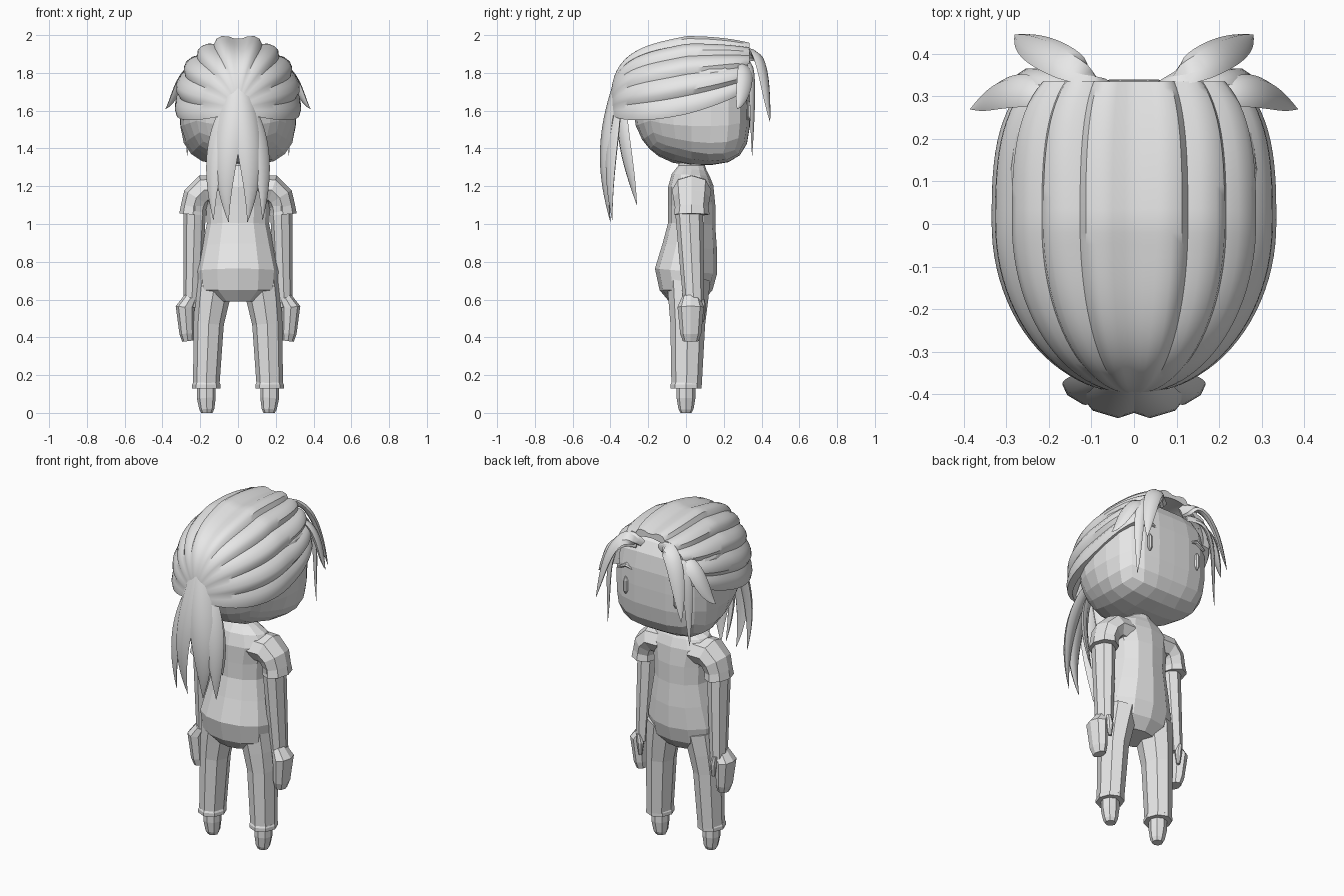
import bpy, bmesh, math
from mathutils import Vector
from mathutils.geometry import interpolate_bezier

cube = bpy.data.objects.get("Cube")
if cube:
    bpy.data.objects.remove(cube)

grey = (0.8, 0.8, 0.8, 1)
clay = bpy.data.materials.new("light_grey")
clay.use_nodes = True
clay.diffuse_color = grey
clay.node_tree.nodes["Principled BSDF"].inputs["Base Color"].default_value = grey


def finish(name, bm, smooth):
    """Turn the bmesh into a named, coloured object."""
    bmesh.ops.recalc_face_normals(bm, faces=bm.faces)
    mesh = bpy.data.meshes.new(name)
    bm.to_mesh(mesh)
    bm.free()
    mesh.materials.append(clay)
    bpy.context.collection.objects.link(bpy.data.objects.new(name, mesh))
    if smooth:
        mesh.shade_smooth()
        mesh.set_sharp_from_angle(angle=math.radians(35))


def loft(name, rings, smooth):
    """Skin closed rings of points and cap both ends."""
    bm = bmesh.new()
    rows = [[bm.verts.new(point) for point in ring] for ring in rings]
    count = len(rows[0])
    for near, far in zip(rows, rows[1:]):
        for i in range(count):
            j = (i + 1) % count
            bm.faces.new((near[i], near[j], far[j], far[i]))
    bm.faces.new(rows[0])
    bm.faces.new(rows[-1])
    finish(name, bm, smooth)


def sweep(name, path, widths, depths, normal, sides, smooth=False):
    """Sweep an oval along a path; depth is measured towards the normal."""
    rings = []
    last = len(path) - 1
    for i, (center, width, depth) in enumerate(zip(path, widths, depths)):
        tangent = (path[min(i + 1, last)] - path[max(i - 1, 0)]).normalized()
        across = tangent.cross(normal).normalized()
        deep = across.cross(tangent)
        angles = [math.tau * k / sides for k in range(sides)]
        rings.append([center + across * width * math.cos(a) + deep * depth * math.sin(a)
                      for a in angles])
    loft(name, rings, smooth)


def tube_pair(name, stations, y, ratio, lean=0):
    """Faceted tube on each side from stations of x, z and half width."""
    widths = [width for x, z, width in stations]
    depths = [width * ratio for width in widths]
    for label, side in (("left_", 1), ("right_", -1)):
        path = [Vector((x * side, y + lean * z, z)) for x, z, width in stations]
        sweep(label + name, path, widths, depths, Vector((0, 1, 0)), sides=8)


def lock_pair(name, root, bend, sag, tip, normal, width):
    """Tapered, curved lock of hair on each side."""
    steps = 20
    for label, side in (("left_", 1), ("right_", -1)):
        handles = [Vector((x * side, y, z)) for x, y, z in (root, bend, sag, tip)]
        path = interpolate_bezier(*handles, steps)
        times = [i / (steps - 1) for i in range(steps)]
        widths = [width * (0.6 + 2.6 * t) * (1 - t) + 0.001 for t in times]
        depths = [w * 0.4 for w in widths]
        facing = Vector((normal[0] * side, normal[1], normal[2]))
        sweep(label + name, path, widths, depths, facing, sides=6, smooth=True)


# Head: rounded at the back, boxier and flatter at the face
bm = bmesh.new()
bmesh.ops.create_cube(bm, size=2)
bmesh.ops.subdivide_edges(bm, edges=bm.edges[:], cuts=5, use_grid_fill=True)
for vert in bm.verts:
    d = vert.co.normalized()
    blend = min(max((d.y + 0.3) / 0.8, 0), 1)
    power = 2.1 + 1.5 * blend * blend * (3 - 2 * blend)
    d /= sum(abs(c) ** power for c in d) ** (1 / power)
    vert.co = d * 0.31 + Vector((0, 0.03, 1.62))
finish("head", bm, False)

# Torso and neck: stations of y, z, half width and half depth
torso = [(0, 0.59, 0.12, 0.09), (0, 0.65, 0.21, 0.14), (0, 0.75, 0.22, 0.165),
         (0.02, 0.88, 0.19, 0.145), (0.03, 1, 0.165, 0.125), (0.03, 1.1, 0.17, 0.125),
         (0.025, 1.2, 0.2, 0.12), (0.025, 1.26, 0.16, 0.1), (0.03, 1.29, 0.1, 0.08),
         (0.03, 1.31, 0.06, 0.07), (0.03, 1.4, 0.06, 0.07)]
sweep("torso", [Vector((0, y, z)) for y, z, width, depth in torso],
      [station[2] for station in torso], [station[3] for station in torso],
      Vector((0, 1, 0)), sides=12)

# Legs and feet
tube_pair("leg", [(0.12, 0.7, 0.1), (0.14, 0.58, 0.09), (0.155, 0.47, 0.08), (0.168, 0.15, 0.07)],
          y=0, ratio=1.15, lean=0.02)
tube_pair("cuff", [(0.168, 0.16, 0.07), (0.168, 0.15, 0.075), (0.168, 0.13, 0.075)], y=0, ratio=1.1)
tube_pair("foot", [(0.168, 0.15, 0.05), (0.168, 0.08, 0.05), (0.165, 0.02, 0.04), (0.165, 0, 0.03)],
          y=0, ratio=1)

# Arms and hands
tube_pair("sleeve", [(0.1, 1.18, 0.08), (0.18, 1.18, 0.08), (0.22, 1.14, 0.075), (0.235, 1.09, 0.068),
                     (0.238, 1.05, 0.073)], y=0.03, ratio=1.3)
tube_pair("arm", [(0.228, 1.1, 0.06), (0.235, 0.85, 0.053), (0.245, 0.56, 0.043)],
          y=0.07, ratio=1.25, lean=-0.05)
tube_pair("hand", [(0.25, 0.61, 0.035), (0.28, 0.56, 0.05), (0.27, 0.42, 0.04), (0.265, 0.38, 0.03)],
          y=0.025, ratio=1.4)
tube_pair("thumb", [(0.25, 0.6, 0.015), (0.24, 0.55, 0.02), (0.24, 0.48, 0.01)], y=0.085, ratio=1)

# Eyes and brows
tube_pair("eye", [(0.165, 1.65, 0.005), (0.165, 1.63, 0.015), (0.165, 1.57, 0.015),
                  (0.165, 1.55, 0.005)], y=0.33, ratio=1)
tube_pair("brow", [(0.11, 1.7, 0.005), (0.16, 1.72, 0.014), (0.22, 1.69, 0.005)], y=0.325, ratio=1.3)

# Combed-back hair: overlapping bands running from the hairline to the tie
half = []
for band in range(5):
    for f in (0, 0.3, 0.7, 1):
        half.append((math.radians(20 * (band + 0.2 + 0.8 * f)), 0.024 * math.sin(2.2 * f)))
columns = [(-a, lift) for a, lift in reversed(half)] + [(0, 0)] + half
rings = []
for degrees in range(57, -84, -4):
    s = math.sin(math.radians(degrees))
    y = 0.4 * s
    taper = (1 - abs(s) ** 3) ** (1 / 3)
    wide = 0.312 * (taper if s > 0 else math.sqrt(1 - s * s))
    low = 1.6 + (y + 0.4) ** 2 * 0.27
    tall = 1.983 - 0.3 * y * y - low if s > 0 else 0.34 * taper
    grow = wide / 0.312
    outer = [((wide + lift * grow) * math.sin(a), y, low + (tall + lift * grow) * math.cos(a))
             for a, lift in columns]
    inner = [(0.88 * wide * math.sin(a), y, low + 0.88 * tall * math.cos(a))
             for a, lift in reversed(columns)]
    rings.append(outer + inner)
loft("combed_hair", rings, smooth=True)

# Ponytail
lock_pair("ponytail_inner_lock", (0.02, -0.36, 1.76), (0.03, -0.43, 1.5), (0.1, -0.45, 1.3),
          (0.05, -0.4, 1.01), normal=(0.3, -1, 0), width=0.066)
lock_pair("ponytail_outer_lock", (0.03, -0.36, 1.66), (0.11, -0.38, 1.5), (0.15, -0.42, 1.3),
          (0.13, -0.39, 1.02), normal=(0.6, -1, 0), width=0.055)
lock_pair("ponytail_under_lock", (0.02, -0.33, 1.62), (0.08, -0.35, 1.5), (0.1, -0.3, 1.3),
          (0.08, -0.26, 1.1), normal=(0.7, -0.8, 0), width=0.045)

# Loose locks around the face
lock_pair("long_front_lock", (0.06, 0.32, 1.87), (0.2, 0.4, 2), (0.25, 0.42, 1.7),
          (0.28, 0.445, 1.54), normal=(0.6, 0.8, 0.4), width=0.045)
lock_pair("cheek_lock", (0.1, 0.32, 1.85), (0.3, 0.36, 1.9), (0.25, 0.35, 1.6),
          (0.27, 0.35, 1.36), normal=(0.6, 0.9, 0.2), width=0.028)
lock_pair("temple_lock", (0.2, 0.3, 1.84), (0.3, 0.33, 1.83), (0.33, 0.3, 1.65),
          (0.385, 0.27, 1.61), normal=(0.8, 0.5, 0.5), width=0.045)
